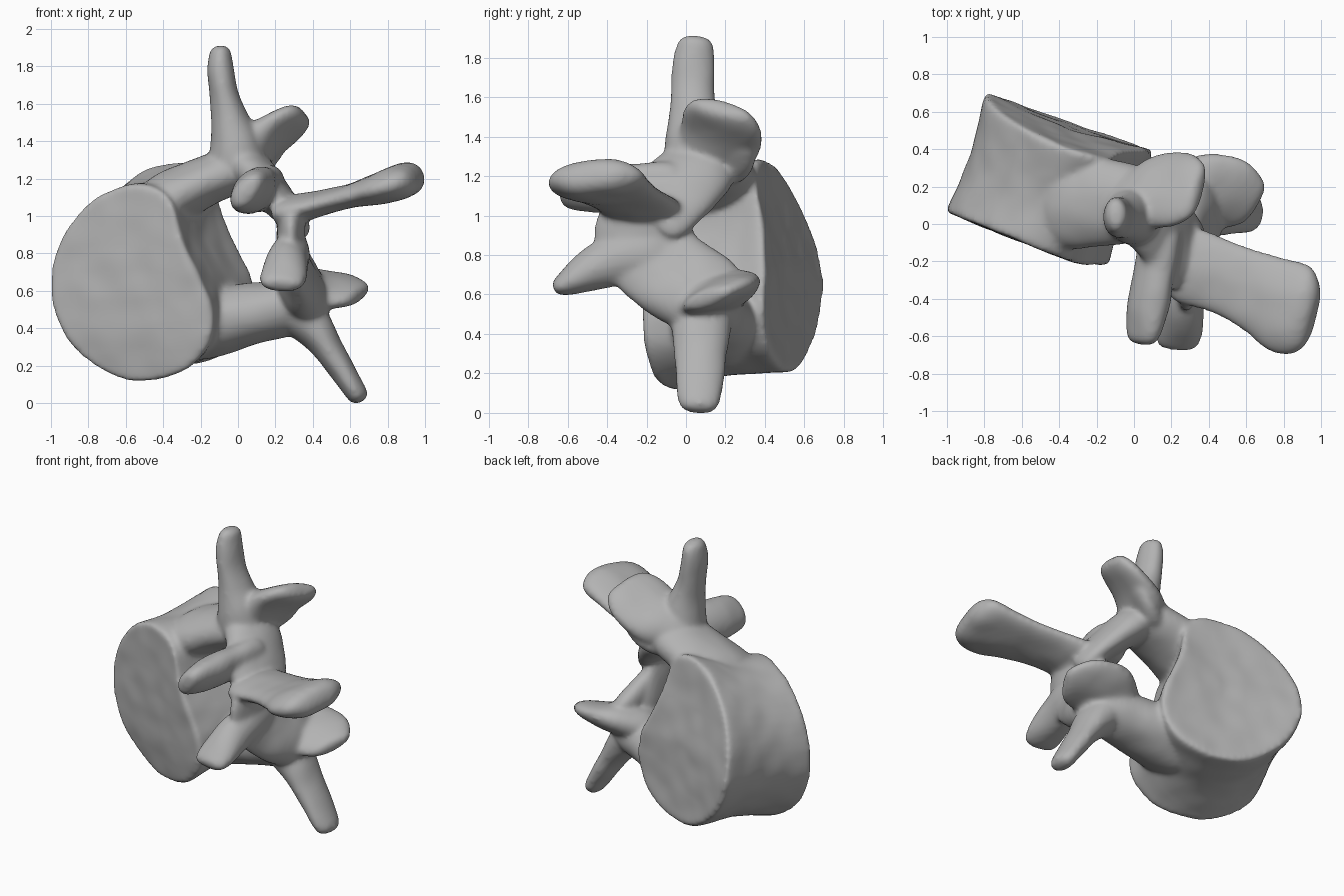
import bpy, bmesh, math
from mathutils import Vector, noise

cube = bpy.data.objects.get("Cube")
if cube:
    bpy.data.objects.remove(cube, do_unlink=True)

bone = bpy.data.materials.new("bone_grey")
bone.use_nodes = True
COLOR = (0.45, 0.45, 0.45, 1)
bone.diffuse_color = COLOR
bsdf = next(n for n in bone.node_tree.nodes if n.type == 'BSDF_PRINCIPLED')
bsdf.inputs["Base Color"].default_value = COLOR
bsdf.inputs["Roughness"].default_value = 0.8

bm = bmesh.new()
SIDES = 12


def loft(rings):
    """Skin a list of equal-length point rings into a closed tube."""
    loops = [[bm.verts.new(p) for p in ring] for ring in rings]
    n = len(loops[0])
    for a, b in zip(loops, loops[1:]):
        for i in range(n):
            j = (i + 1) % n
            bm.faces.new((a[i], a[j], b[j], b[i]))
    bm.faces.new(loops[0][::-1])
    bm.faces.new(loops[-1])


def limb(side, *stations):
    """Rounded limb through stations (x, y, z, half width along side, half thickness)."""
    pts = [Vector(s[:3]) for s in stations]
    rings = []

    def ring(center, tangent, a, b):
        across = tangent.cross(Vector(side)).normalized()
        along = across.cross(tangent).normalized()
        rings.append([center + along * a * math.cos(t) + across * b * math.sin(t)
                      for t in (math.tau * i / SIDES for i in range(SIDES))])

    last = len(pts) - 1
    for i, (p, s) in enumerate(zip(pts, stations)):
        tangent = (pts[min(i + 1, last)] - pts[max(i - 1, 0)]).normalized()
        a, b = s[3] * 1.07, s[4] * 1.07
        if i == 0:
            ring(p - tangent * b * 0.6, tangent, a * 0.6, b * 0.6)
        ring(p, tangent, a, b)
        if i == last:
            ring(p + tangent * b * 0.6, tangent, a * 0.65, b * 0.6)
    loft(rings)


# Vertebral body: kidney-shaped outline carried between two oblique end plates
OUTLINE = [(-1.0, 0.61), (-0.97, 0.84), (-0.82, 1.07), (-0.62, 1.175), (-0.44, 1.175),
           (-0.33, 1.09), (-0.31, 0.92), (-0.24, 0.76), (-0.15, 0.6), (-0.11, 0.43),
           (-0.17, 0.26), (-0.3, 0.16), (-0.5, 0.11), (-0.7, 0.16), (-0.86, 0.29), (-0.96, 0.44)]
CENTER = Vector((-0.56, 0.65))


def body_ring(t, scale, dent=0.0):
    ring = []
    for p in OUTLINE:
        x, z = CENTER + (Vector(p) - CENTER) * scale * (1 + 0.03 * t)
        front = max(-0.21, -0.2 - 0.4 * (x + 0.3)) + 0.22 * max(0, 0.4 - z)
        bx, bz = x + 0.225, z + 0.11
        back = 0.55 - 0.35 * (bx + 0.3) - 0.25 * max(0, bz - 0.72)
        ring.append(Vector((x + 0.225 * t, front + (back - front) * t + dent, z + 0.11 * t)))
    return ring


loft([body_ring(0, 0.5), body_ring(0, 0.97), body_ring(0, 1.01), body_ring(0.05, 1.01),
      body_ring(0.3, 0.955), body_ring(0.6, 0.945), body_ring(0.94, 1.01), body_ring(1, 1.01),
      body_ring(1, 0.95), body_ring(1, 0.7, -0.015), body_ring(1, 0.35, -0.025)])

Y = (0, 1, 0)

# Pedicles
limb(Y, (-0.4, 0.14, 1.08, 0.28, 0.16), (-0.14, 0.13, 1.21, 0.23, 0.12), (0.06, 0.12, 1.28, 0.2, 0.14))
limb(Y, (-0.22, 0.2, 0.42, 0.26, 0.2), (0.08, 0.14, 0.49, 0.21, 0.16), (0.36, 0.1, 0.53, 0.17, 0.14))

# Laminae meeting at the root of the spinous process
limb(Y, (0.05, 0.1, 1.27, 0.2, 0.13), (0.17, 0, 1.17, 0.21, 0.095), (0.29, -0.19, 1.02, 0.24, 0.08))
limb(Y, (0.3, -0.22, 1.02, 0.24, 0.08), (0.295, -0.215, 0.88, 0.25, 0.07),
     (0.3, -0.12, 0.75, 0.24, 0.09), (0.37, 0.05, 0.57, 0.18, 0.14))
limb(Y, (0.3, -0.1, 0.87, 0.12, 0.06), (0.33, 0.02, 0.76, 0.14, 0.075), (0.39, 0.16, 0.65, 0.17, 0.09))

# Spinous process
limb(Y, (0.27, -0.2, 1.03, 0.22, 0.09), (0.5, -0.27, 1.09, 0.185, 0.055),
     (0.7, -0.36, 1.135, 0.21, 0.07), (0.86, -0.45, 1.185, 0.265, 0.095),
     (0.93, -0.47, 1.21, 0.225, 0.095))

# Transverse processes
limb(Y, (0.015, 0.07, 1.27, 0.18, 0.17), (0.0, 0.05, 1.44, 0.135, 0.12), (-0.05, 0.045, 1.6, 0.11, 0.08),
     (-0.08, 0.05, 1.77, 0.108, 0.067), (-0.08, 0.06, 1.885, 0.098, 0.063))
limb(Y, (0.32, 0.09, 0.53, 0.17, 0.15), (0.43, 0.09, 0.41, 0.14, 0.1),
     (0.55, 0.085, 0.22, 0.125, 0.062), (0.655, 0.075, 0.05, 0.11, 0.063))

# Superior articular processes, blades pointing to the back
limb((0, 0.9, -0.42), (0.0, 0.11, 1.3, 0.17, 0.15), (0.13, 0.19, 1.395, 0.21, 0.1),
     (0.25, 0.2, 1.475, 0.22, 0.07), (0.34, 0.19, 1.545, 0.17, 0.06))
limb((0, 0.75, -0.66), (0.04, 0.2, 1.26, 0.13, 0.09), (0.15, 0.25, 1.32, 0.13, 0.06),
     (0.22, 0.28, 1.39, 0.1, 0.05))
limb((0, 0.93, 0.36), (0.26, 0.1, 0.57, 0.18, 0.13), (0.42, 0.195, 0.62, 0.235, 0.1),
     (0.54, 0.18, 0.61, 0.22, 0.07), (0.645, 0.125, 0.59, 0.15, 0.05))

# Inferior articular processes, lobes pointing to the front
limb((0.6, 0, 0.8), (0.16, -0.05, 1.16, 0.14, 0.11), (0.125, -0.24, 1.15, 0.13, 0.09),
     (0.09, -0.42, 1.145, 0.14, 0.1), (0.06, -0.59, 1.14, 0.12, 0.07))
limb((1, 0, 0), (0.31, -0.15, 0.81, 0.09, 0.14), (0.29, -0.34, 0.795, 0.1, 0.135),
     (0.265, -0.49, 0.725, 0.125, 0.105), (0.25, -0.63, 0.65, 0.12, 0.052))

bmesh.ops.recalc_face_normals(bm, faces=bm.faces)
mesh = bpy.data.meshes.new("vertebra")
bm.to_mesh(mesh)
bm.free()
mesh.materials.append(bone)
vertebra = bpy.data.objects.new("vertebra", mesh)
bpy.context.scene.collection.objects.link(vertebra)

# Round the parts, fuse them into one skin and soften the joins
sub = vertebra.modifiers.new("round", 'SUBSURF')
sub.levels = sub.render_levels = 2
remesh = vertebra.modifiers.new("fuse", 'REMESH')
remesh.mode = 'VOXEL'
remesh.voxel_size = 0.015
soften = vertebra.modifiers.new("soften", 'SMOOTH')
soften.factor = 0.5
soften.iterations = 10

# Bake the modifiers, then add slight bony unevenness
bpy.context.view_layer.update()
baked = bpy.data.meshes.new_from_object(
    vertebra.evaluated_get(bpy.context.evaluated_depsgraph_get()))
vertebra.modifiers.clear()
vertebra.data = baked
baked.materials.clear()
baked.materials.append(bone)
normals = [v.normal.copy() for v in baked.vertices]
for v, n in zip(baked.vertices, normals):
    v.co += n * 0.006 * noise.noise(v.co * 7)

# Stand it on the ground, centred
for axis in range(3):
    values = [v.co[axis] for v in baked.vertices]
    shift = min(values) if axis == 2 else (min(values) + max(values)) / 2
    for v in baked.vertices:
        v.co[axis] -= shift

bpy.context.view_layer.objects.active = vertebra
vertebra.select_set(True)
bpy.ops.object.shade_smooth_by_angle(angle=math.radians(40))
